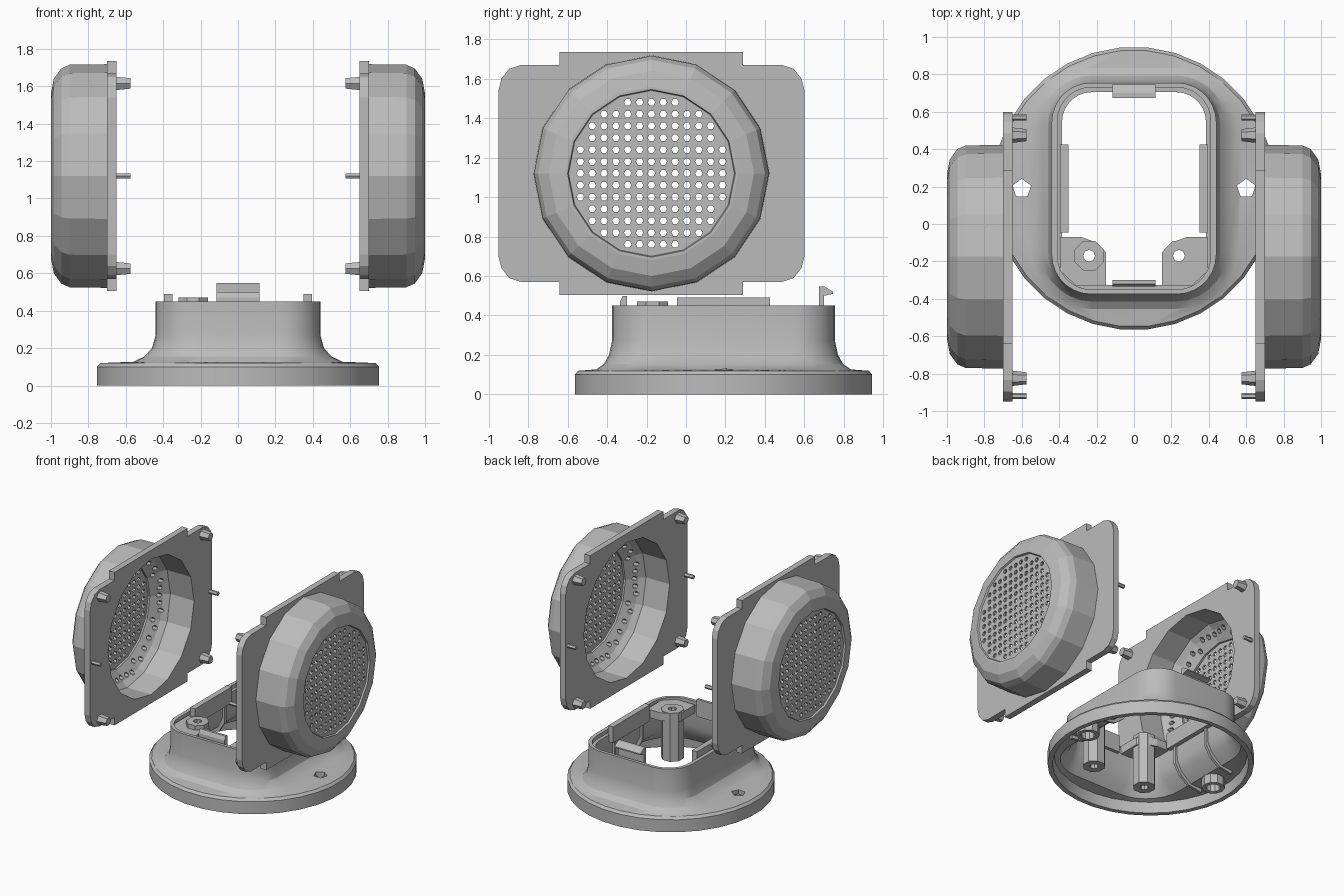
import bpy, bmesh, math
from mathutils import Vector, Matrix

if "Cube" in bpy.data.objects:
    bpy.data.objects.remove(bpy.data.objects["Cube"])

GREY = 0.5
mat = bpy.data.materials.new("plain_grey")
mat.use_nodes = True
mat.diffuse_color = (GREY, GREY, GREY, 1)
mat.node_tree.nodes["Principled BSDF"].inputs["Base Color"].default_value = (GREY, GREY, GREY, 1)

CY, CZ = -0.175, 1.12      # speaker axis
BY = 0.19                  # base centre


def finish(name, bm):
    bmesh.ops.recalc_face_normals(bm, faces=bm.faces)
    mesh = bpy.data.meshes.new(name)
    bm.to_mesh(mesh)
    bm.free()
    mesh.materials.append(mat)
    obj = bpy.data.objects.new(name, mesh)
    bpy.context.collection.objects.link(obj)
    return obj


def loft(bm, rings, closed=False):
    """Skin a list of equal rings; cap the ends unless the loft is closed."""
    loops = [[bm.verts.new(p) for p in ring] for ring in rings]
    n = len(loops[0])
    pairs = list(zip(loops, loops[1:])) + ([(loops[-1], loops[0])] if closed else [])
    for a, b in pairs:
        for i in range(n):
            j = (i + 1) % n
            bm.faces.new((a[i], a[j], b[j], b[i]))
    if not closed:
        bm.faces.new(loops[0])
        bm.faces.new(loops[-1])


def place(axis, u, v, w):
    return Vector((w, u, v)) if axis == "x" else Vector((u, v, w))


def ngon(cu, cv, r, n, turn=0.0):
    return [(cu + r * math.cos(2 * math.pi * i / n + turn),
             cv + r * math.sin(2 * math.pi * i / n + turn)) for i in range(n)]


def prism_into(bm, pts, lo, hi, axis, taper=None):
    top = taper or pts
    loft(bm, [[place(axis, u, v, lo) for u, v in pts], [place(axis, u, v, hi) for u, v in top]])


def prism(name, pts, lo, hi, axis="z"):
    bm = bmesh.new()
    prism_into(bm, pts, lo, hi, axis)
    return finish(name, bm)


def rect(u0, u1, v0, v1):
    return [(u0, v0), (u1, v0), (u1, v1), (u0, v1)]


def cut(obj, bm):
    cutter = finish("cutter", bm)
    cutter.hide_render = True
    mod = obj.modifiers.new("holes", "BOOLEAN")
    mod.operation, mod.solver, mod.object = "DIFFERENCE", "EXACT", cutter
    bpy.context.view_layer.objects.active = obj
    bpy.ops.object.modifier_apply(modifier=mod.name)
    bpy.data.objects.remove(cutter)


def mirrored(obj, name):
    mesh = obj.data.copy()
    mesh.transform(Matrix.Scale(-1, 4, (1, 0, 0)))
    mesh.flip_normals()
    twin = bpy.data.objects.new(name, mesh)
    bpy.context.collection.objects.link(twin)


# Hollow base: round foot flaring into a rounded rectangular neck
def round_ring(r, z):
    return [(x, y, z) for x, y in ngon(0, BY, r, 32, math.pi / 32)]


def neck_ring(hx, hy, r, z):
    ring = []
    for k, (sx, sy) in enumerate(((1, 1), (-1, 1), (-1, -1), (1, -1))):
        for i in range(8):
            a = math.pi / 2 * (k + i / 7)
            ring.append((sx * (hx - r) + r * math.cos(a), BY + sy * (hy - r) + r * math.sin(a), z))
    return ring


bm = bmesh.new()
loft(bm, [
    round_ring(0.757, 0), round_ring(0.757, 0.1), round_ring(0.74, 0.12),
    neck_ring(0.56, 0.645, 0.34, 0.127), neck_ring(0.5, 0.605, 0.28, 0.155),
    neck_ring(0.46, 0.58, 0.24, 0.2), neck_ring(0.44, 0.565, 0.21, 0.27),
    neck_ring(0.44, 0.565, 0.21, 0.45), neck_ring(0.41, 0.54, 0.18, 0.45),
    neck_ring(0.41, 0.54, 0.18, 0.42), neck_ring(0.385, 0.515, 0.16, 0.42),
    neck_ring(0.39, 0.52, 0.16, 0.25), neck_ring(0.43, 0.55, 0.2, 0.17),
    neck_ring(0.52, 0.61, 0.31, 0.095), round_ring(0.71, 0.085), round_ring(0.72, 0),
], closed=True)
base = finish("base_shell", bm)
bm = bmesh.new()
for s in (-1, 1):
    prism_into(bm, ngon(s * 0.6, BY, 0.052, 5, math.pi / 2), -0.1, 0.4, "z")
cut(base, bm)
bpy.ops.object.select_all(action="DESELECT")
base.select_set(True)
bpy.context.view_layer.objects.active = base
bpy.ops.object.shade_smooth_by_angle(angle=math.radians(25))

# Fittings inside the base, one set per side
for s, side in ((1, "left"), (-1, "right")):
    bm = bmesh.new()
    loft(bm, [[(x, y, z) for x, y in ngon(s * 0.6, BY, r, 10)]
              for r, z in ((0.053, 0.02), (0.085, 0.02), (0.085, 0.1), (0.053, 0.1))], closed=True)
    finish(side + "_screw_sleeve", bm)

    prism(side + "_rail", rect(s * 0.35, s * 0.395, -0.045, 0.425), 0.36, 0.49)

    outline = [(0.395, -0.07), (0.28, -0.07), (0.2, -0.1), (0.15, -0.15), (0.15, -0.33), (0.31, -0.33), (0.395, -0.25)]
    plate = prism(side + "_boss_plate", [(s * x, y) for x, y in outline], 0.37, 0.435)
    column = prism(side + "_boss_column", ngon(s * 0.24, -0.17, 0.085, 8, math.pi / 8),
                   0.05, 0.44 if s > 0 else 0.47)
    for part in (plate, column):
        bm = bmesh.new()
        prism_into(bm, ngon(s * 0.24, -0.17, 0.032, 8), 0, 0.6, "z")
        cut(part, bm)

    # Curved stiffening ribs under the flare
    for tag, y in (("front", 0.02), ("rear", 0.37)):
        bm = bmesh.new()
        path = [(0.37, 0.36), (0.37, 0.22), (0.42, 0.14), (0.5, 0.08), (0.62, 0.06),
                (0.62, 0.09), (0.52, 0.1), (0.44, 0.17), (0.4, 0.25), (0.4, 0.36)]
        loft(bm, [[(s * x, y + d, z) for x, z in path] for d in (-0.01, 0.01)])
        finish(side + "_" + tag + "_rib", bm)

# Snap clips on the neck
hook = [(0.675, 0.34), (0.7, 0.34), (0.7, 0.5), (0.745, 0.51), (0.745, 0.52), (0.7, 0.548), (0.675, 0.548)]
prism("rear_clip", hook, -0.115, 0.115, "x")
catch = [(-0.335, 0.36), (-0.3, 0.36), (-0.3, 0.5), (-0.32, 0.5), (-0.335, 0.47)]
prism("front_clip", catch, -0.115, 0.115, "x")


# Speaker panel: rounded plate with upper and lower tabs
half = [(0.465, 0.615), (0.465, 0.55), (0.66, 0.55), (0.72, 0.53), (0.76, 0.48), (0.775, 0.42)]
quarter_turns = half + [(u, -v) for u, v in reversed(half)]
outline = quarter_turns + [(-u, -v) for u, v in quarter_turns]
panel = prism("left_panel", [(CY + u, CZ + v) for u, v in outline], 0.65, 0.7, "x")
bm = bmesh.new()
prism_into(bm, ngon(CY, CZ, 0.545, 16), 0.5, 0.8, "x")
cut(panel, bm)

# Speaker cup with recessed grille, turned about the speaker axis
profile = [(0, 0.97), (0.42, 0.97), (0.42, 0.955), (0.51, 0.9), (0.545, 0.86), (0.545, 0.69),
           (0.598, 0.69), (0.595, 0.9), (0.575, 0.945), (0.52, 0.985), (0.44, 1.0),
           (0.425, 1.0), (0.42, 0.986), (0, 0.986)]
bm = bmesh.new()
loft(bm, [[place("x", u, v, x) for u, v in ngon(CY, CZ, r, 16)] for r, x in profile[1:-1]])
cup = finish("left_speaker_cup", bm)
bm = bmesh.new()
PITCH = 0.06
for i in range(-9, 10):
    for j in range(-9, 10):
        u, v = i * PITCH, j * PITCH
        r = math.hypot(u, v)
        if r < 0.5 and not 0.39 < r < 0.44:
            # through holes in the grille, blind holes on the sloping rim
            prism_into(bm, ngon(CY + u, CZ + v, 0.019, 6), 0.8, 1.1 if r < 0.4 else 0.965, "x")
cut(cup, bm)

# Locating pegs and pins on the inner face
bm = bmesh.new()
for su in (-1, 1):
    for sv in (-1, 1):
        cu, cv = CY + su * 0.65, CZ + sv * 0.495
        prism_into(bm, ngon(cu, cv, 0.032, 6), 0.575, 0.66, "x", ngon(cu, cv, 0.042, 6))
    prism_into(bm, ngon(CY + su * 0.745, CZ, 0.016, 6), 0.575, 0.66, "x")
pegs = finish("left_pegs", bm)

for obj in (panel, cup, pegs):
    mirrored(obj, obj.name.replace("left", "right"))
